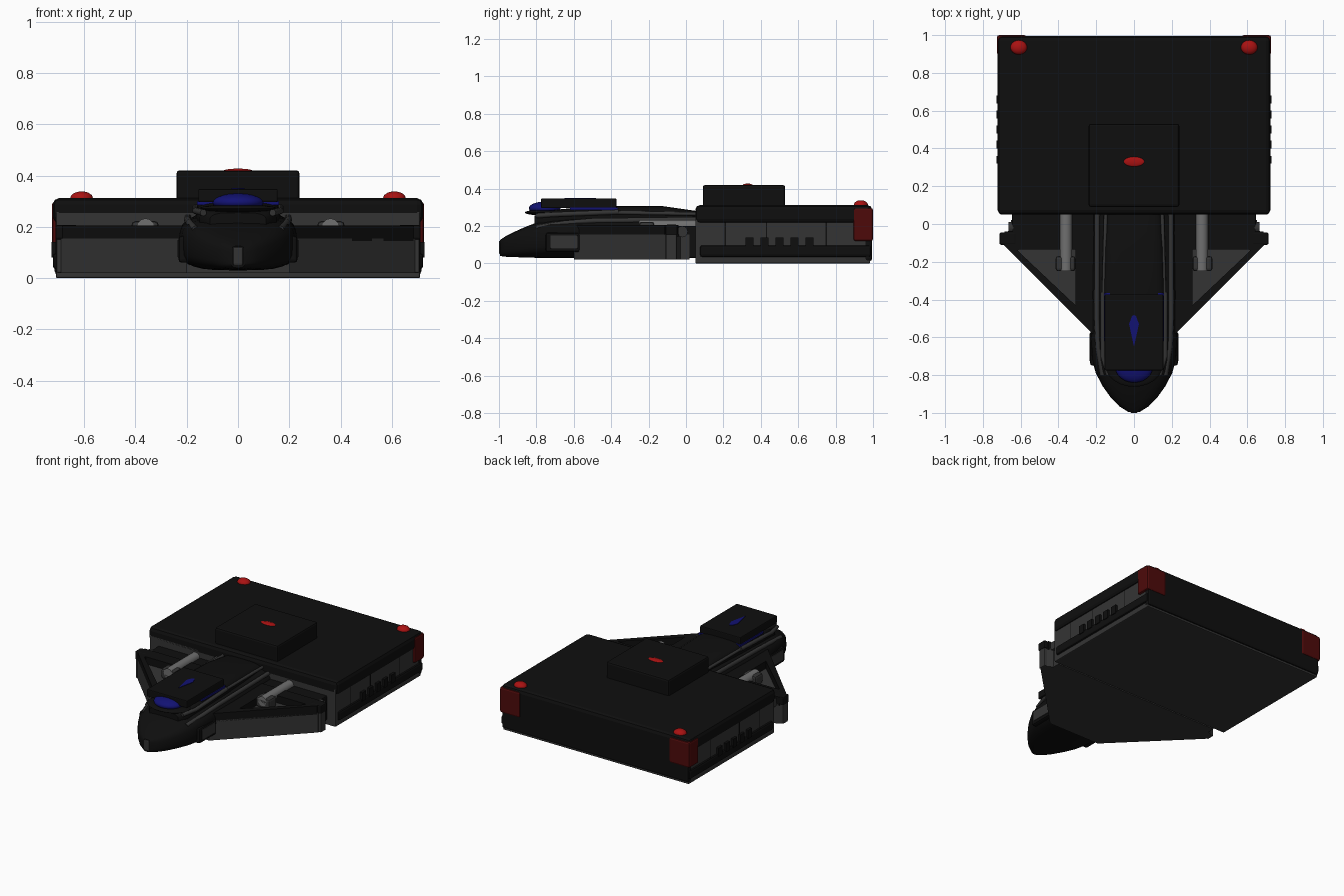
import bpy, bmesh, math
from mathutils import Vector

if "Cube" in bpy.data.objects:
    bpy.data.objects.remove(bpy.data.objects["Cube"])


def material(name, rgb):
    m = bpy.data.materials.new(name)
    m.diffuse_color = (*rgb, 1)
    m.use_nodes = True
    m.node_tree.nodes["Principled BSDF"].inputs["Base Color"].default_value = m.diffuse_color
    return m


BLACK = material("hull black", (0.0045, 0.0045, 0.0045))
GREY = material("panel grey", (0.034, 0.034, 0.034))
LIGHT = material("pipe grey", (0.16, 0.16, 0.16))
BLUE = material("glass blue", (0.006, 0.006, 0.17))
RED = material("lamp red", (0.40, 0.006, 0.006))
DARK_RED = material("tail light red", (0.075, 0.003, 0.003))


def finish(name, bm, mat, bevel=0.0, smooth=False, segments=2):
    bmesh.ops.recalc_face_normals(bm, faces=bm.faces)
    me = bpy.data.meshes.new(name)
    bm.to_mesh(me)
    bm.free()
    me.materials.append(mat)
    ob = bpy.data.objects.new(name, me)
    bpy.context.collection.objects.link(ob)
    if bevel:
        b = ob.modifiers.new("bevel", "BEVEL")
        b.width, b.segments = bevel, segments
    if smooth:
        bpy.ops.object.select_all(action="DESELECT")
        ob.select_set(True)
        bpy.context.view_layer.objects.active = ob
        bpy.ops.object.shade_smooth_by_angle(angle=math.radians(35))
    return ob


def box(name, x, y, z, mat, bevel=0.0):
    bm = bmesh.new()
    bmesh.ops.create_cube(bm, size=1)
    for v in bm.verts:
        v.co = [r[0] + (c + 0.5) * (r[1] - r[0]) for c, r in zip(v.co, (x, y, z))]
    return finish(name, bm, mat, bevel)


def pair(name, x, y, z, mat, bevel=0.0):
    box("right_" + name, x, y, z, mat, bevel)
    box("left_" + name, (-x[1], -x[0]), y, z, mat, bevel)


def prism(name, pts, z0, z1, mat, bevel=0.0):
    bm = bmesh.new()
    f = bm.faces.new([bm.verts.new((px, py, z0)) for px, py in pts])
    r = bmesh.ops.extrude_face_region(bm, geom=[f])
    for v in r["geom"]:
        if isinstance(v, bmesh.types.BMVert):
            v.co.z = z1
    return finish(name, bm, mat, bevel)


def ellipsoid(name, centre, radii, mat):
    bm = bmesh.new()
    bmesh.ops.create_uvsphere(bm, u_segments=24, v_segments=14, radius=1)
    for v in bm.verts:
        v.co = [c + a * r for c, a, r in zip(centre, v.co, radii)]
    return finish(name, bm, mat, smooth=True)


def loft(name, rows, mat, power, n=28):
    """Rounded-box rings along y; each row is y, half width, bottom, top."""
    bm = bmesh.new()
    rings = []
    for y, w, zb, zt in rows:
        ring = []
        for i in range(n):
            a = 2 * math.pi * i / n
            c, s = math.cos(a), math.sin(a)
            px = math.copysign(abs(c) ** power, c) * w
            pz = math.copysign(abs(s) ** power, s) * (zt - zb) / 2
            ring.append(bm.verts.new((px, y, (zb + zt) / 2 + pz)))
        rings.append(ring)
    for a, b in zip(rings, rings[1:]):
        for i in range(n):
            bm.faces.new((a[i], a[(i + 1) % n], b[(i + 1) % n], b[i]))
    bm.faces.new(rings[0])
    bm.faces.new(rings[-1])
    return finish(name, bm, mat, smooth=True)


def tube(name, pts, radius, mat):
    cu = bpy.data.curves.new(name, "CURVE")
    cu.dimensions = "3D"
    cu.bevel_depth, cu.bevel_resolution, cu.use_fill_caps = radius, 4, True
    sp = cu.splines.new("POLY")
    sp.points.add(len(pts) - 1)
    for p, q in zip(sp.points, pts):
        p.co = (*q, 1)
    cu.materials.append(mat)
    ob = bpy.data.objects.new(name, cu)
    bpy.context.collection.objects.link(ob)


# Cargo body: grey core, black roof cap, back slab and side rails
box("body_core", (-0.71, 0.71), (0.05, 0.985), (0, 0.26), GREY, 0.006)
box("body_roof", (-0.722, 0.722), (0.05, 0.995), (0.215, 0.312), BLACK, 0.024)
box("body_back", (-0.715, 0.715), (0.955, 0.995), (0.012, 0.3), BLACK, 0.015)
pair("lower_rail", (0.69, 0.722), (0.075, 0.99), (0.035, 0.097), BLACK, 0.012)
for i in range(5):
    y = 0.34 + i * 0.08
    pair(f"side_vent_{i}", (0.70, 0.727), (y - 0.021, y + 0.021), (0.08, 0.14), BLACK)
for i, y in enumerate((0.21, 0.43, 0.75)):
    pair(f"panel_seam_{i}", (0.70, 0.712), (y - 0.003, y + 0.003), (0.09, 0.22), BLACK)

# Raised roof hatch with lamp
box("roof_hatch", (-0.24, 0.24), (0.09, 0.53), (0.3, 0.42), BLACK, 0.012)
ellipsoid("hatch_lamp", (0, 0.33, 0.419), (0.055, 0.026, 0.008), RED)

# Tail lights and roof lamps
pair("tail_light", (0.57, 0.726), (0.895, 1.0), (0.12, 0.297), DARK_RED, 0.012)
for s, side in ((1, "right"), (-1, "left")):
    ellipsoid(side + "_roof_lamp", (s * 0.61, 0.935, 0.312), (0.044, 0.038, 0.026), RED)

# Wing underbody and rear connector
half = [(0.2, -0.6), (0.69, -0.11), (0.69, -0.05), (0.65, -0.03), (0.65, 0.02)]
prism("wing_base", half + [(-a, b) for a, b in reversed(half)], 0.02, 0.155, GREY)
box("rear_connector", (-0.645, 0.645), (-0.06, 0.06), (0.03, 0.2), BLACK, 0.008)

outer = [(0.2, -0.60), (0.685, -0.115), (0.685, -0.04), (0.2, -0.04)]
inner = [(0.31, -0.43), (0.615, -0.142), (0.61, -0.135), (0.31, -0.135)]
for s, side in ((1, "right"), (-1, "left")):
    # Raised black frame round the wing recess
    bm = bmesh.new()
    loops = [[bm.verts.new((s * a, b, z)) for a, b in pts]
             for pts, z in ((outer, 0.145), (outer, 0.205), (inner, 0.205), (inner, 0.145))]
    for k in range(4):
        p, q = loops[k], loops[(k + 1) % 4]
        for i in range(4):
            j = (i + 1) % 4
            bm.faces.new((p[i], p[j], q[j], q[i]))
    finish(side + "_wing_frame", bm, BLACK)
    # Hydraulic pipe and its small end joint
    tube(side + "_pipe", [(s * 0.36, -0.25, 0.2), (s * 0.36, 0.06, 0.2)], 0.033, LIGHT)
    tube(side + "_joint", [(s * 0.62, -0.02, 0.17), (s * 0.665, -0.02, 0.17)], 0.03, GREY)
    # Shoulder rails along the fuselage
    tube(side + "_shoulder_rail", [(s * 0.195, 0.05, 0.235), (s * 0.197, -0.5, 0.228),
         (s * 0.19, -0.65, 0.215), (s * 0.165, -0.8, 0.19)], 0.014, GREY)
    tube(side + "_cockpit_rail", [(s * 0.165, -0.36, 0.275), (s * 0.165, -0.7, 0.262),
         (s * 0.135, -0.8, 0.255)], 0.013, GREY)
    tube(side + "_spine_rail", [(s * 0.15, 0.05, 0.265), (s * 0.16, -0.36, 0.272)],
         0.010, GREY)
pair("pipe_clamp", (0.31, 0.415), (-0.25, -0.17), (0.15, 0.222), GREY, 0.014)
pair("wing_tip", (0.625, 0.712), (-0.11, -0.045), (0.15, 0.207), BLACK, 0.008)
pair("wing_tip_lower", (0.63, 0.708), (-0.105, -0.05), (0.02, 0.16), GREY, 0.006)

# Fuselage and pointed nose
loft("fuselage", [(-0.995, 0.03, 0.04, 0.125), (-0.965, 0.078, 0.036, 0.145),
                  (-0.92, 0.122, 0.034, 0.168), (-0.86, 0.165, 0.032, 0.195),
                  (-0.79, 0.202, 0.03, 0.222), (-0.72, 0.222, 0.03, 0.236),
                  (-0.6, 0.23, 0.03, 0.248), (-0.37, 0.23, 0.03, 0.255),
                  (0.06, 0.22, 0.03, 0.26)], BLACK, 0.6)
loft("spine", [(-0.81, 0.11, 0.18, 0.255), (-0.76, 0.15, 0.18, 0.28),
               (-0.6, 0.165, 0.18, 0.297), (-0.37, 0.165, 0.18, 0.308),
               (-0.12, 0.155, 0.18, 0.306), (0.06, 0.145, 0.18, 0.28)], BLACK, 0.55)
box("nose_notch", (-0.02, 0.02), (-1.0, -0.97), (0.05, 0.122), GREY, 0.006)
pair("cheek_frame", (0.19, 0.232), (-0.75, -0.565), (0.06, 0.165), BLACK, 0.012)
pair("cheek_panel", (0.2, 0.236), (-0.725, -0.58), (0.08, 0.15), GREY, 0.004)

# Cockpit: lip, windscreen, roof block, blue trim and roof diamond
ellipsoid("canopy_lip", (0, -0.75, 0.272), (0.15, 0.112, 0.016), BLACK)
ellipsoid("windscreen", (0, -0.755, 0.295), (0.1, 0.085, 0.036), BLUE)
box("cockpit_roof", (-0.155, 0.155), (-0.775, -0.372), (0.296, 0.348), BLACK, 0.006)
box("cockpit_trim", (-0.16, 0.16), (-0.62, -0.364), (0.286, 0.3), BLUE)
prism("roof_diamond", [(0, -0.65), (0.026, -0.53), (0.012, -0.49), (0, -0.48),
                       (-0.012, -0.49), (-0.026, -0.53)], 0.345, 0.351, BLUE)
